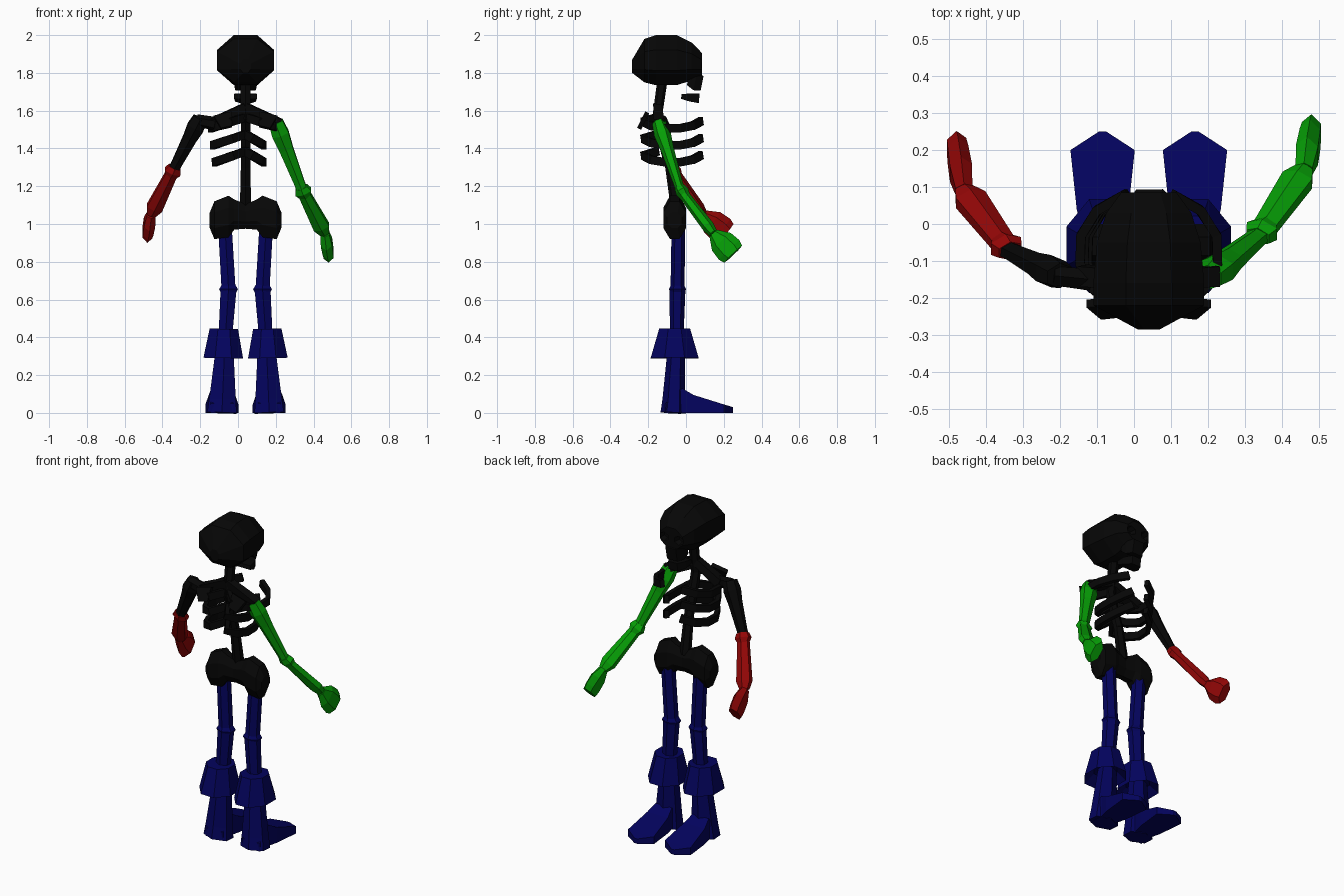
import bpy, bmesh, math
from mathutils import Vector

if "Cube" in bpy.data.objects:
    bpy.data.objects.remove(bpy.data.objects["Cube"])


def material(name, red, green, blue):
    colour = (red, green, blue, 1)
    mat = bpy.data.materials.new(name)
    mat.use_nodes = True
    mat.diffuse_color = colour
    mat.node_tree.nodes["Principled BSDF"].inputs["Base Color"].default_value = colour
    return mat


black = material("bone black", .002, .002, .002)
blue = material("leg blue", .001, .001, .11)
green = material("arm green", .002, .35, .002)
red = material("forearm red", .29, .002, .002)

along_x, along_y, along_z = Vector((1, 0, 0)), Vector((0, 1, 0)), Vector((0, 0, 1))
centre = .04 * along_x  # body centre line


def loft(name, points, sizes, mat, sides=6, ref=along_x, axis=None):
    """Skin rings along points; sizes are half widths along ref and across it."""
    angles = [math.tau * (k + .5) / sides for k in range(sides)]
    reach_u = max(math.cos(a) for a in angles)
    reach_v = max(math.sin(a) for a in angles)
    bm = bmesh.new()
    loops = []
    for i, (point, (width, depth)) in enumerate(zip(points, sizes)):
        tangent = axis or points[min(i + 1, len(points) - 1)] - points[max(i - 1, 0)]
        tangent = tangent.normalized()
        u = (ref - tangent * ref.dot(tangent)).normalized()
        v = tangent.cross(u)
        loops.append([bm.verts.new(point + u * width * math.cos(a) / reach_u
                                   + v * depth * math.sin(a) / reach_v) for a in angles])
    for lower, upper in zip(loops, loops[1:]):
        for k in range(sides):
            n = (k + 1) % sides
            bm.faces.new((lower[k], lower[n], upper[n], upper[k]))
    bm.faces.new(loops[0])
    bm.faces.new(loops[-1])
    bmesh.ops.recalc_face_normals(bm, faces=bm.faces)
    mesh = bpy.data.meshes.new(name)
    bm.to_mesh(mesh)
    bm.free()
    mesh.materials.append(mat)
    part = bpy.data.objects.new(name, mesh)
    bpy.context.collection.objects.link(part)
    return part


def bone(name, start, end, stations, mat, **options):
    """Straight bone; stations are (fraction along it, half width, half depth)."""
    points = [start.lerp(end, fraction) for fraction, width, depth in stations]
    sizes = [(width, depth) for fraction, width, depth in stations]
    return loft(name, points, sizes, mat, axis=end - start, **options)


def taper(name, start, end, first, last, mat, **options):
    """Bone narrowing evenly from one half width to another."""
    return bone(name, start, end, [(0, first, first), (1, last, last)], mat, **options)


def at(side, across, y, z):
    """Point at a distance from the centre line, on the side given by its sign."""
    return centre + Vector((side * across, y, z))


sides_of_body = (("right", -1), ("left", 1))

# Skull: each ring is y, half width, bottom and top
skull_rings = [(-.285, .03, 1.8, 1.87), (-.22, .15, 1.75, 1.98), (-.16, .15, 1.735, 2),
               (-.05, .14, 1.735, 2), (.03, .115, 1.76, 1.96), (.085, .075, 1.78, 1.905)]
skull = loft("skull", [at(0, 0, y, (low + top) / 2) for y, width, low, top in skull_rings],
             [(width, (top - low) / 2) for y, width, low, top in skull_rings],
             black, sides=8, axis=along_y)

# Eye sockets cut into the face
for side_name, side in sides_of_body:
    socket = taper(f"{side_name}_eye_cutter", at(side, .05, .05, 1.84), at(side, .05, .14, 1.84),
                   .02, .04, black)
    socket.hide_render = True
    socket.hide_viewport = True
    cut = skull.modifiers.new("eye_socket", 'BOOLEAN')
    cut.object = socket
    cut.solver = 'EXACT'

# Cheek block joined to the skull, and hanging jaw
bone("upper_jaw", at(0, 0, .01, 1.76), at(0, 0, .085, 1.745),
     [(0, .06, .025), (.5, .055, .045), (1, .035, .04)], black, sides=4)
bone("lower_jaw", at(0, 0, -.025, 1.675), at(0, 0, .07, 1.665),
     [(0, .06, .012), (.5, .055, .022), (1, .03, .025)], black, sides=4)

# Neck and spine
nape, waist = at(0, 0, -.155, 1.55), at(0, 0, -.085, 1.3)
taper("neck", at(0, 0, -.125, 1.76), nape, .027, .025, black)
taper("upper_spine", nape, waist, .025, .025, black)
taper("lower_spine", waist, at(0, 0, -.05, 1.08), .025, .03, black)

# Pelvis skinned from hip to hip: offset, middle height, half height, half depth
hip = [(.19, 1.02, .04, .04), (.165, 1.02, .1, .06), (.09, 1.04, .11, .06), (.06, 1.05, .08, .05)]
rings = [(-offset, *rest) for offset, *rest in hip] + [(0, 1.04, .065, .04)] + hip[::-1]
loft("pelvis", [at(1, offset, -.06, z) for offset, z, height, depth in rings],
     [(height, depth) for offset, z, height, depth in rings], black,
     sides=8, ref=along_z, axis=along_x)

# Ribs slope down from the spine and sweep round; the lower left ones are narrow
for side_name, side in sides_of_body:
    for row in range(3):
        spread = .1 if side > 0 and row else .19 - .01 * row
        height = 1.565 - .09 * row
        path = [at(0, 0, -.15, height)]
        for step in range(6):
            turn = .4 + step * .48
            path.append(at(side, spread * math.sin(turn), -.075 - .165 * math.cos(turn),
                           height - .06 * math.sin(turn)))
        loft(f"{side_name}_rib_{row + 1}", path, [(.022, .013)] * len(path), black,
             sides=4, ref=along_z)

    # Collar bone and shoulder blade
    taper(f"{side_name}_collar_bone", at(0, 0, -.15, 1.62), at(side, .18, -.14, 1.53),
          .022, .028, black, sides=4)
    bone(f"{side_name}_shoulder_blade", at(side, .12, -.21, 1.58), at(side, .1, -.245, 1.51),
         [(0, .05, .012), (1, .03, .012)], black, sides=4)

# Arms hang in different poses but share their bone shapes
poses = {
    "right": (black, red, (-.2, -.14, 1.56), (-.34, -.07, 1.29), (-.46, .09, 1.05), (-.48, .21, .95)),
    "left": (green, green, (.2, -.145, 1.54), (.34, -.03, 1.18), (.46, .145, .95), (.48, .25, .84)),
}
for side_name, (upper, lower, *joints) in poses.items():
    shoulder, elbow, wrist, fingertips = map(Vector, joints)
    bone(f"{side_name}_upper_arm", shoulder, elbow,
         [(0, .038, .035), (.18, .045, .045), (.4, .037, .035), (.9, .028, .025), (1, .028, .025)], upper)
    bone(f"{side_name}_elbow", elbow.lerp(shoulder, .04), elbow.lerp(wrist, .15),
         [(0, .033, .028), (.5, .044, .036), (1, .028, .028)], lower)
    bone(f"{side_name}_forearm", elbow, wrist,
         [(0, .03, .027), (.85, .043, .033), (1, .025, .025)], lower)
    bone(f"{side_name}_hand", wrist, fingertips,
         [(0, .023, .028), (.4, .03, .068), (.8, .028, .075), (1, .026, .065)], lower)
taper("right_shoulder", Vector((-.12, -.15, 1.53)), Vector((-.22, -.14, 1.55)), .033, .028, black)

# Legs
for side_name, side in sides_of_body:
    hip_joint, knee = at(side, .11, -.04, 1), at(side, .09, -.045, .655)
    ankle, sole = at(side, .11, -.05, .36), at(side, .125, -.068, 0)
    taper(f"{side_name}_thigh", hip_joint, knee, .036, .037, blue)
    bone(f"{side_name}_knee", knee + along_z * .03, knee - along_z * .03,
         [(0, .032, .032), (.5, .05, .045), (1, .035, .035)], blue)
    taper(f"{side_name}_shin", knee, ankle, .042, .035, blue)

    # Flared cuff, hollow underneath
    bone(f"{side_name}_cuff", at(side, .115, -.06, .445), at(side, .118, -.06, .29),
         [(0, .075, .082), (1, .105, .127), (.7, .06, .07)], blue, sides=8)

    # Boot shaft and flat foot with a pointed toe: y, half width, top
    bone(f"{side_name}_boot", ankle, sole,
         [(0, .045, .045), (.8, .07, .06), (1, .078, .067)], blue)
    foot = [(-.11, .06, .05), (-.02, .055, .13), (.04, .07, .095), (.2, .087, .045), (.25, .01, .03)]
    loft(f"{side_name}_foot", [at(side, .125, y, top / 2) for y, width, top in foot],
         [(width, top / 2) for y, width, top in foot], blue, sides=4, axis=along_y)
